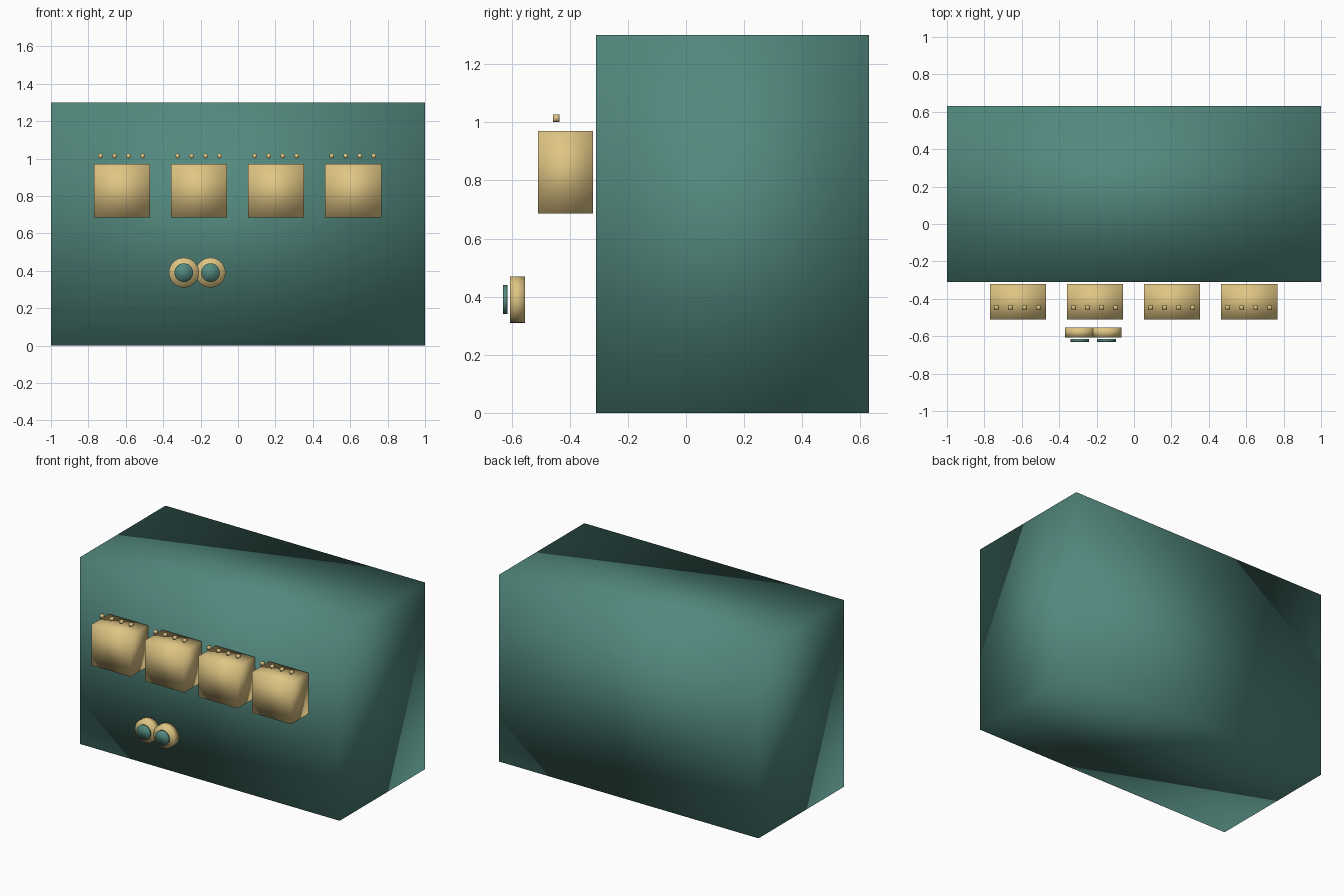
import bpy
import math

default = bpy.data.objects.get("Cube")
if default:
    bpy.data.objects.remove(default, do_unlink=True)


def make_material(name, rgb):
    mat = bpy.data.materials.new(name)
    mat.use_nodes = True
    colour = (*rgb, 1)
    mat.diffuse_color = colour
    mat.node_tree.nodes["Principled BSDF"].inputs["Base Color"].default_value = colour
    return mat


teal = make_material("teal", (0.085, 0.25, 0.21))
tan = make_material("tan", (0.74, 0.56, 0.23))


def finish(name, mat):
    obj = bpy.context.object
    obj.name = name
    obj.data.materials.append(mat)
    bpy.ops.object.shade_smooth()
    return obj


def box(name, mat, centre, size):
    bpy.ops.mesh.primitive_cube_add(size=1, location=centre)
    bpy.context.object.scale = size
    bpy.ops.object.transform_apply(location=False, rotation=False, scale=True)
    return finish(name, mat)


def disc(name, mat, centre, radius, depth, sides=32):
    # Short cylinder facing the front
    bpy.ops.mesh.primitive_cylinder_add(
        vertices=sides, radius=radius, depth=depth,
        location=centre, rotation=(math.pi / 2, 0, 0))
    return finish(name, mat)


# Main body block
box("body", teal, (0, 0.16, 0.65), (2, 0.94, 1.3))

# Row of front boxes, each with four small knobs floating above
for i in range(4):
    x = -0.62 + 0.412 * i
    box(f"front_box_{i + 1}", tan, (x, -0.415, 0.828), (0.3, 0.19, 0.285))
    for j in range(4):
        disc(f"knob_{i + 1}_{j + 1}", tan,
             (x - 0.115 + 0.075 * j, -0.446, 1.014), 0.013, 0.022, 16)

# Pair of round dials with inner caps
for side, x in (("right", -0.29), ("left", -0.147)):
    disc(f"dial_{side}", tan, (x, -0.58, 0.39), 0.08, 0.051)
    disc(f"dial_cap_{side}", teal, (x, -0.622, 0.39), 0.05, 0.016)
